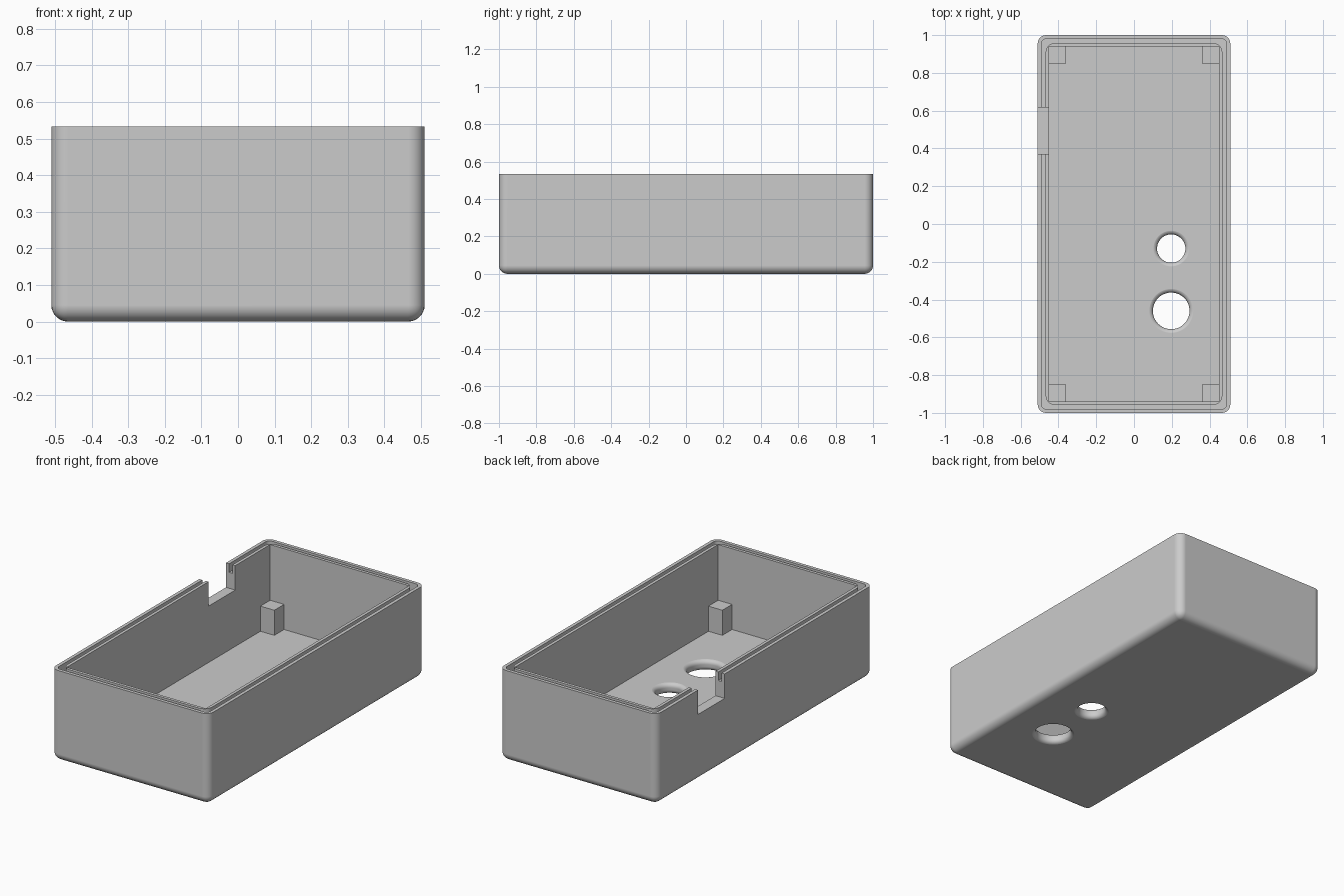
import bpy
import bmesh
from math import sin, cos, pi, radians

default_cube = bpy.data.objects.get("Cube")
if default_cube:
    bpy.data.objects.remove(default_cube, do_unlink=True)

HX, HY, HEIGHT = 0.51, 1.0, 0.533   # outer half sizes and height
WALL, FLOOR = 0.06, 0.06

grey = bpy.data.materials.new("plain_grey")
grey.use_nodes = True
colour = (0.6, 0.6, 0.6, 1)
grey.diffuse_color = colour
grey.node_tree.nodes["Principled BSDF"].inputs["Base Color"].default_value = colour


def finish(bm, name):
    """Turn a bmesh into a grey object."""
    bmesh.ops.recalc_face_normals(bm, faces=bm.faces)
    mesh = bpy.data.meshes.new(name)
    bm.to_mesh(mesh)
    bm.free()
    mesh.materials.append(grey)
    obj = bpy.data.objects.new(name, mesh)
    bpy.context.collection.objects.link(obj)
    return obj


def box_bmesh(low, high):
    bm = bmesh.new()
    bmesh.ops.create_cube(bm, size=1)
    for v in bm.verts:
        v.co = [(a + b) / 2 + c * (b - a) for a, b, c in zip(low, high, v.co)]
    return bm


def box(name, low, high):
    return finish(box_bmesh(low, high), name)


def outline(inset, radius, steps=6):
    """Rounded rectangle set in from the outer walls."""
    points = []
    for i, (sx, sy) in enumerate([(1, 1), (-1, 1), (-1, -1), (1, -1)]):
        cx, cy = sx * (HX - inset - radius), sy * (HY - inset - radius)
        for k in range(steps + 1):
            a = (i + k / steps) * pi / 2
            points.append((cx + radius * cos(a), cy + radius * sin(a)))
    return points


def bridge_loops(bm, loops):
    """Join a closed cycle of rings with quads."""
    n = len(loops[0])
    for a, b in zip(loops, loops[1:] + loops[:1]):
        for i in range(n):
            j = (i + 1) % n
            bm.faces.new((a[i], a[j], b[j], b[i]))


def groove_ring(name, z0, z1):
    bm = bmesh.new()
    outer, inner = outline(0.02, 0.025), outline(0.042, 0.05)
    loops = [[bm.verts.new((x, y, z)) for x, y in pts]
             for pts, z in ((outer, z0), (outer, z1), (inner, z1), (inner, z0))]
    bridge_loops(bm, loops)
    return finish(bm, name)


def flared_hole(name, x, y, r, flare=0.024, sides=48, steps=6):
    """Lathed cutter that widens in a rounded lip at both floor faces."""
    eps = 0.0005
    lower = [(r + flare * (1 - sin(t)), -eps + flare * (1 - cos(t)))
             for t in (k * pi / 2 / steps for k in range(steps + 1))]
    lower.insert(0, (r + flare, -0.03))
    profile = lower + [(pr, FLOOR - pz) for pr, pz in reversed(lower)]
    bm = bmesh.new()
    rings = [[bm.verts.new((x + pr * cos(2 * pi * i / sides),
                            y + pr * sin(2 * pi * i / sides), pz))
              for i in range(sides)] for pr, pz in profile]
    for a, b in zip(rings, rings[1:]):
        for i in range(sides):
            j = (i + 1) % sides
            bm.faces.new((a[i], a[j], b[j], b[i]))
    bm.faces.new(rings[0])
    bm.faces.new(rings[-1])
    return finish(bm, name)


def cut(obj, cutter):
    mod = obj.modifiers.new("cut", "BOOLEAN")
    mod.operation = "DIFFERENCE"
    mod.solver = "EXACT"
    mod.object = cutter
    bpy.context.view_layer.objects.active = obj
    bpy.ops.object.modifier_apply(modifier=mod.name)
    bpy.data.objects.remove(cutter, do_unlink=True)


# Outer tray with rounded upright and bottom edges
bm = box_bmesh((-HX, -HY, 0), (HX, HY, HEIGHT))
round_edges = [e for e in bm.edges if not all(v.co.z > 0.1 for v in e.verts)]
bmesh.ops.bevel(bm, geom=round_edges, offset=0.045, segments=7,
                profile=0.5, affect="EDGES")
tray = finish(bm, "enclosure_tray")

# Cavity, rim groove, side notch and floor holes
ix, iy = HX - WALL, HY - WALL
cut(tray, box("cavity_cutter", (-ix, -iy, FLOOR), (ix, iy, 0.7)))
cut(tray, groove_ring("groove_cutter", HEIGHT - 0.05, 0.6))
cut(tray, box("notch_cutter", (-0.6, 0.37, 0.39), (-0.43, 0.617, 0.7)))
for y, r in ((-0.13, 0.075), (-0.46, 0.097)):
    cut(tray, flared_hole("hole_cutter", 0.197, y, r))

# Smooth fillets, sharp edges elsewhere
bpy.ops.object.select_all(action="DESELECT")
tray.select_set(True)
bpy.context.view_layer.objects.active = tray
bpy.ops.object.shade_smooth_by_angle(angle=radians(30))
normals = tray.modifiers.new("flat_face_normals", "WEIGHTED_NORMAL")
normals.keep_sharp = True

# Square posts in the four inner corners
for sx, side in ((-1, "right"), (1, "left")):
    for sy, end in ((-1, "front"), (1, "back")):
        xs = sorted((sx * 0.36, sx * (ix + 0.005)))
        ys = sorted((sy * 0.85, sy * (iy + 0.005)))
        box(f"corner_post_{end}_{side}", (xs[0], ys[0], FLOOR - 0.005),
            (xs[1], ys[1], 0.207))
